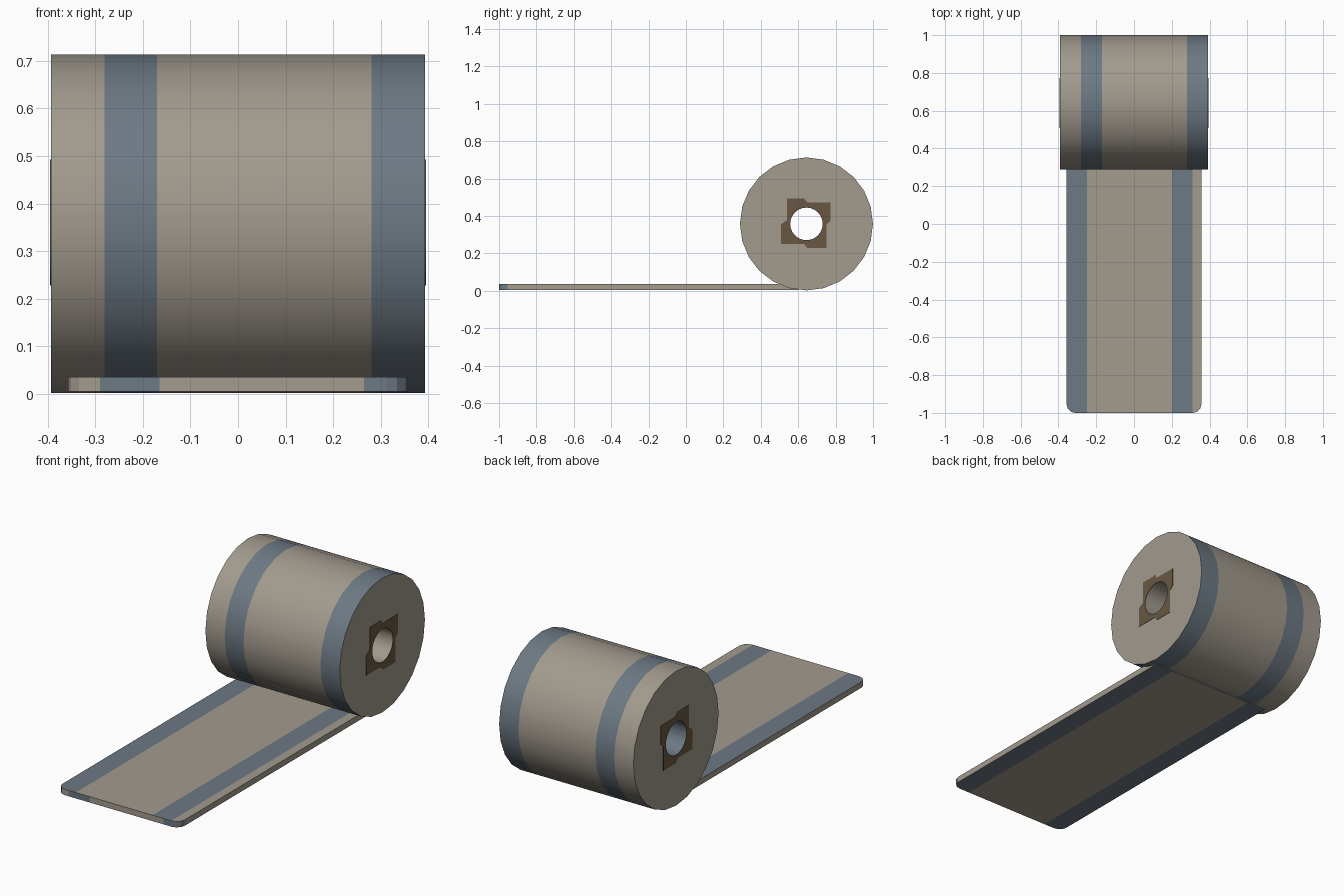
import bpy, bmesh, math

if "Cube" in bpy.data.objects:
    bpy.data.objects.remove(bpy.data.objects["Cube"])


def material(name, rgb):
    m = bpy.data.materials.new(name)
    m.diffuse_color = (*rgb, 1)
    m.use_nodes = True
    m.node_tree.nodes["Principled BSDF"].inputs["Base Color"].default_value = m.diffuse_color
    return m


beige = material("beige", (0.36, 0.325, 0.27))
blue = material("slate_blue", (0.152, 0.192, 0.231))
brown = material("brown", (0.14, 0.097, 0.054))

CY, CZ, R, HOLE, HALF, SIDES = 0.644, 0.3575, 0.3555, 0.087, 0.3925, 24


def add_object(name, bm, mats):
    bmesh.ops.recalc_face_normals(bm, faces=bm.faces[:])
    me = bpy.data.meshes.new(name)
    bm.to_mesh(me)
    bm.free()
    for m in mats:
        me.materials.append(m)
    ob = bpy.data.objects.new(name, me)
    bpy.context.collection.objects.link(ob)
    return ob


# Rolled mat: closed ring profile (x, radius, colour of the band that follows)
profile = [(-HALF, R, 0), (-0.28, R, 1), (-0.17, R, 0), (0.28, R, 1),
           (HALF, R, 0), (HALF, HOLE, 0), (0.28, HOLE, 1),
           (0.17, HOLE, 0), (-0.28, HOLE, 1), (-HALF, HOLE, 0)]
bm = bmesh.new()
rings = []
for x, r, _ in profile:
    ring = []
    for i in range(SIDES):
        a = 2 * math.pi * i / SIDES
        ring.append(bm.verts.new((x, CY + r * math.cos(a), CZ + r * math.sin(a))))
    rings.append(ring)
for k, (_, _, colour) in enumerate(profile):
    a, b = rings[k], rings[(k + 1) % len(rings)]
    for i in range(SIDES):
        j = (i + 1) % SIDES
        bm.faces.new((a[i], a[j], b[j], b[i])).material_index = colour
roll = add_object("mat_roll", bm, [beige, blue])
bpy.context.view_layer.objects.active = roll
roll.select_set(True)
bpy.ops.object.shade_smooth_by_angle(angle=math.radians(35))
roll.select_set(False)

# Unrolled sheet: outline with rounded front corners, cut along the stripes
W, FRONT, BACK, LOW, HIGH, C = 0.357, -1.0, 0.6, 0.005, 0.036, 0.045
outline = [(W, BACK), (-W, BACK)]
for sx, angles in ((-1, (180, 210, 240, 270)), (1, (270, 300, 330, 360))):
    for d in angles:
        t = math.radians(d)
        outline.append((sx * (W - C) + C * math.cos(t), FRONT + C + C * math.sin(t)))
bm = bmesh.new()
base = bm.faces.new([bm.verts.new((x, y, LOW)) for x, y in outline])
new = bmesh.ops.extrude_face_region(bm, geom=[base])["geom"]
for v in new:
    if isinstance(v, bmesh.types.BMVert):
        v.co.z = HIGH
for x in (-0.29, -0.248, -0.165, 0.2, 0.248, 0.265, 0.31):
    bmesh.ops.bisect_plane(bm, geom=bm.verts[:] + bm.edges[:] + bm.faces[:],
                           plane_co=(x, 0, 0), plane_no=(1, 0, 0))
bmesh.ops.recalc_face_normals(bm, faces=bm.faces[:])
for f in bm.faces:
    n, x = f.normal, f.calc_center_median().x
    if n.z > 0.5:
        stripe = x < -0.248 or 0.2 < x < 0.31
    elif n.z < -0.5:
        stripe = abs(x) > 0.248
    elif n.y < -0.1:
        stripe = -0.29 < x < -0.165 or x > 0.265
    else:
        stripe = False
    f.material_index = int(stripe)
add_object("flat_sheet", bm, [beige, blue])

# Brown pinwheel patch around the hole at each end
patch = [(-0.105, 0.135), (-0.012, 0.135), (0.006, 0.115), (0.128, 0.115),
         (0.128, 0.015), (0.108, -0.002), (0.108, -0.13), (0.005, -0.13),
         (-0.012, -0.108), (-0.135, -0.108), (-0.135, -0.002), (-0.105, 0.018)]
circle = [(HOLE * math.cos(2 * math.pi * i / SIDES), HOLE * math.sin(2 * math.pi * i / SIDES))
          for i in range(SIDES)]
for side, name in ((1, "right_patch"), (-1, "left_patch")):
    cu = bpy.data.curves.new(name + "_outline", "CURVE")
    cu.dimensions, cu.fill_mode, cu.extrude = "2D", "BOTH", 0.0015
    for pts in (patch, circle):
        sp = cu.splines.new("POLY")
        sp.points.add(len(pts) - 1)
        for p, (y, z) in zip(sp.points, pts):
            p.co = (y, z, 0, 1)
        sp.use_cyclic_u = True
    tmp = bpy.data.objects.new(name + "_outline", cu)
    bpy.context.collection.objects.link(tmp)
    deps = bpy.context.evaluated_depsgraph_get()
    me = bpy.data.meshes.new_from_object(tmp.evaluated_get(deps))
    bpy.data.objects.remove(tmp)
    me.materials.clear()
    me.materials.append(brown)
    ob = bpy.data.objects.new(name, me)
    ob.location = (side * (HALF + 0.0005), CY, CZ)
    ob.rotation_euler = (math.pi / 2, 0, math.pi / 2)
    bpy.context.collection.objects.link(ob)
